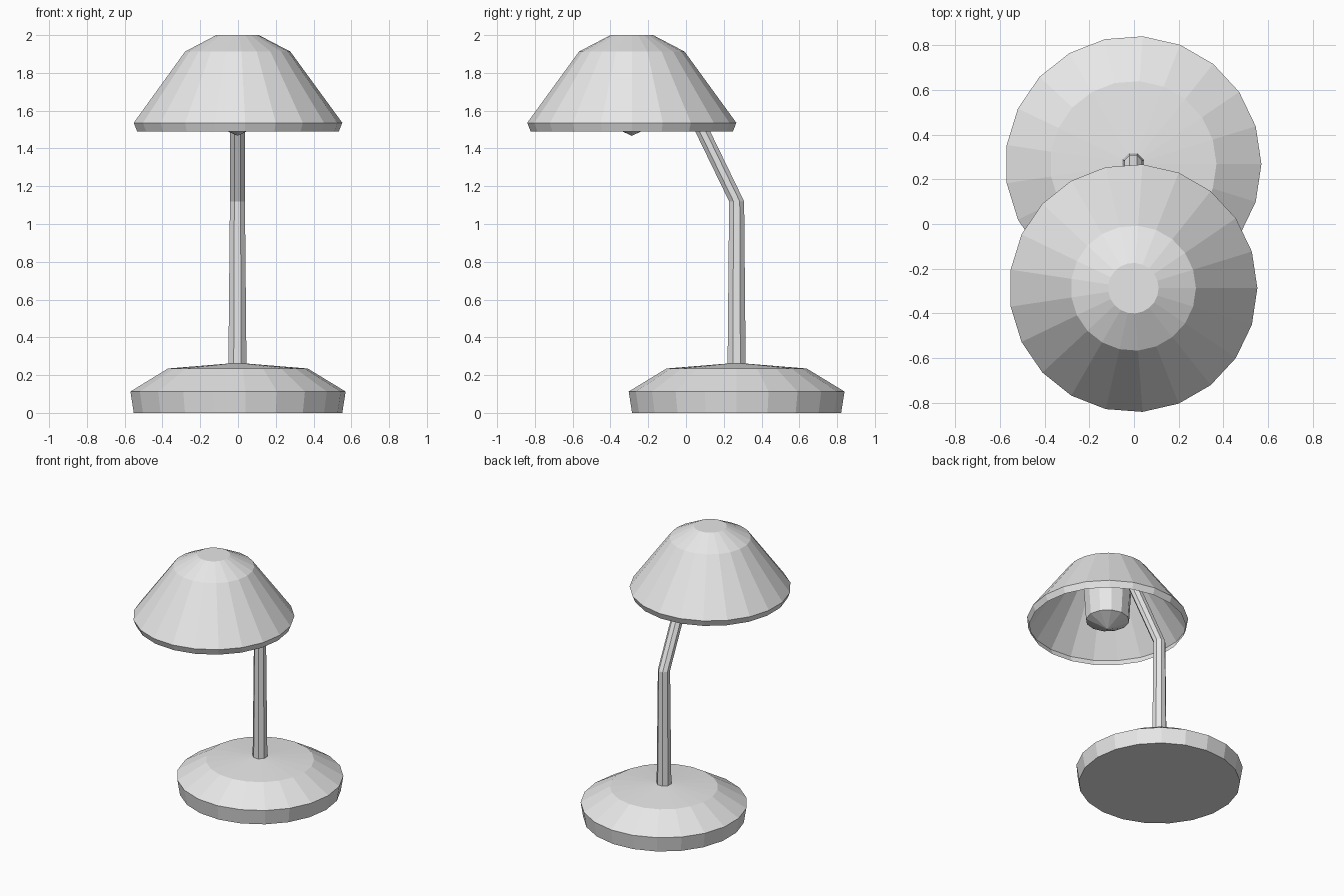
import bpy, bmesh
from math import sin, cos, tau

old = bpy.data.objects.get("Cube")
if old:
    bpy.data.objects.remove(old, do_unlink=True)

X = -0.003          # lamp axis
BASE_Y, SHADE_Y = 0.268, -0.287

grey = bpy.data.materials.new("light_grey")
grey.use_nodes = True
colour = (0.8, 0.8, 0.8, 1)
grey.diffuse_color = colour
grey.node_tree.nodes["Principled BSDF"].inputs["Base Color"].default_value = colour


def lofted(name, rings, sides, start=0.0, cap_low=True, cap_high=True):
    """Stack of horizontal rings (y, z, radius), lowest first; radius 0 is a tip."""
    bm = bmesh.new()
    loops = []
    for y, z, r in rings:
        n = sides if r else 1
        loops.append([bm.verts.new((X + r * cos(tau * (i + start) / sides),
                                    y + r * sin(tau * (i + start) / sides), z))
                      for i in range(n)])
    for low, high in zip(loops, loops[1:]):
        for i in range(sides):
            j = (i + 1) % sides
            if len(low) == 1:
                bm.faces.new((low[0], high[j], high[i]))
            else:
                bm.faces.new((low[i], low[j], high[j], high[i]))
    if cap_low and len(loops[0]) > 1:
        bm.faces.new(loops[0][::-1])
    if cap_high:
        bm.faces.new(loops[-1])
    mesh = bpy.data.meshes.new(name)
    bm.to_mesh(mesh)
    bm.free()
    mesh.materials.append(grey)
    obj = bpy.data.objects.new(name, mesh)
    bpy.context.collection.objects.link(obj)
    return obj


def around(y, profile):
    return [(y, z, r) for z, r in profile]


# Weighted foot
lofted("base", around(BASE_Y, [(0, 0.555), (0.113, 0.573), (0.235, 0.372), (0.262, 0.04)]), 21)

# Bent stem, upright then leaning forward into the shade
lofted("stem", [(BASE_Y, 0.24, 0.052), (BASE_Y, 1.12, 0.043), (-0.125, 1.93, 0.043)], 8, 0.5)

# Thin shade, open underneath
lofted("shade", around(SHADE_Y, [(1.49, 0.537), (1.536, 0.555), (1.913, 0.28), (2.0, 0.113)]),
       21, cap_low=False)

# Bulb with a pointed end, hanging inside the shade
lofted("bulb", around(SHADE_Y, [(1.467, 0), (1.536, 0.15), (1.93, 0.175)]), 12)
